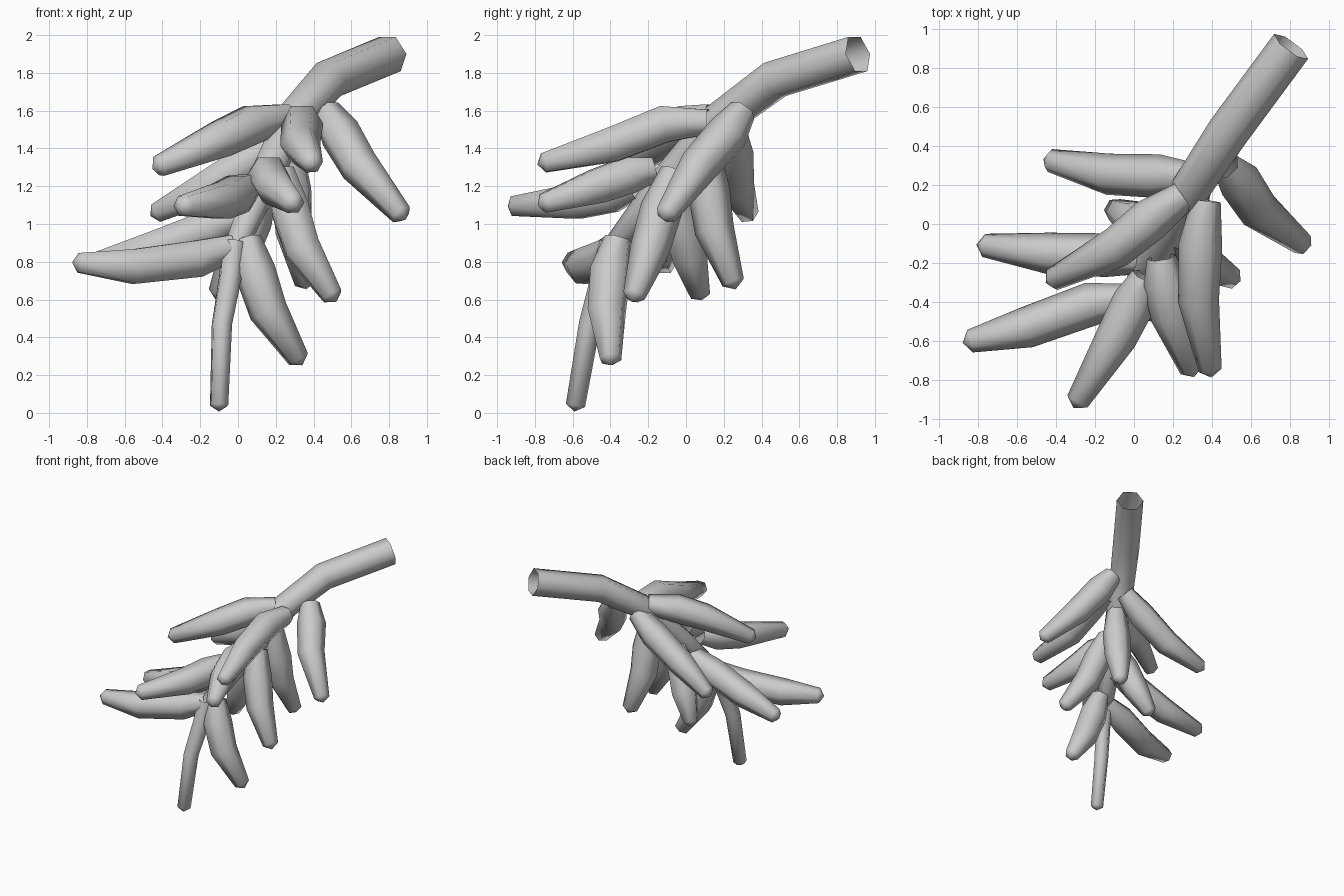
import bpy, bmesh, math
from mathutils import Vector


def tube(name, pts, radii, sides=6, apex=True):
    """Low-poly tapered tube along a path, optionally closed by a blunt point."""
    pts = [Vector(p) for p in pts]
    bm = bmesh.new()
    rings = []
    n = len(pts)
    side = None
    for i, p in enumerate(pts):
        t = (pts[min(i + 1, n - 1)] - pts[max(i - 1, 0)]).normalized()
        if side is None:
            side = t.cross(Vector((0, 0, 1))).normalized()
        side = (side - t * side.dot(t)).normalized()
        up = t.cross(side)
        ring = []
        for k in range(sides):
            a = 2 * math.pi * k / sides
            ring.append(bm.verts.new(p + radii[i] * (math.cos(a) * side + math.sin(a) * up)))
        rings.append(ring)
    for r0, r1 in zip(rings, rings[1:]):
        for k in range(sides):
            j = (k + 1) % sides
            bm.faces.new((r0[k], r0[j], r1[j], r1[k]))
    if apex:
        t = (pts[-1] - pts[-2]).normalized()
        tip = bm.verts.new(pts[-1] + t * radii[-1] * 0.65)
        for k in range(sides):
            bm.faces.new((rings[-1][k], rings[-1][(k + 1) % sides], tip))
    bmesh.ops.recalc_face_normals(bm, faces=bm.faces)
    mesh = bpy.data.meshes.new(name)
    bm.to_mesh(mesh)
    bm.free()
    for f in mesh.polygons:
        f.use_smooth = True
    obj = bpy.data.objects.new(name, mesh)
    bpy.context.collection.objects.link(obj)
    return obj


# Stem, open at its cut upper end
tube("stem",
     [(0.805, 0.91, 1.90), (0.48, 0.47, 1.765), (0.29, 0.18, 1.55),
      (0.12, -0.13, 1.19), (-0.03, -0.41, 0.84)],
     [0.108, 0.108, 0.10, 0.09, 0.06])

# Thin terminal needle hanging from the stem
tube("end_needle",
     [(-0.02, -0.39, 0.90), (-0.04, -0.44, 0.72), (-0.085, -0.51, 0.47), (-0.10, -0.585, 0.04)],
     [0.07, 0.065, 0.058, 0.052])

# Needles: base, two middle points, tip
needles = [
    [(0.47, 0.30, 1.60), (0.54, 0.22, 1.48), (0.64, 0.07, 1.31), (0.865, -0.105, 1.05)],
    [(0.26, 0.15, 1.57), (0.08, 0.02, 1.53), (-0.09, -0.12, 1.45), (-0.42, -0.285, 1.305)],
    [(0.30, 0.24, 1.52), (0.13, 0.245, 1.38), (-0.13, 0.255, 1.21), (-0.43, 0.325, 1.06)],
    [(0.37, 0.12, 1.54), (0.34, -0.11, 1.53), (0.33, -0.39, 1.42), (0.39, -0.75, 1.325)],
    [(0.14, -0.17, 1.29), (0.16, -0.30, 1.26), (0.19, -0.47, 1.20), (0.295, -0.75, 1.11)],
    [(0.06, -0.27, 1.20), (0.0, -0.40, 1.16), (-0.09, -0.58, 1.12), (-0.29, -0.91, 1.095)],
    [(-0.02, -0.38, 0.88), (-0.22, -0.41, 0.815), (-0.55, -0.53, 0.775), (-0.84, -0.60, 0.795)],
    [(0.06, -0.18, 1.06), (-0.14, -0.16, 0.98), (-0.44, -0.15, 0.87), (-0.77, -0.11, 0.79)],
    [(0.05, -0.36, 0.92), (0.09, -0.40, 0.75), (0.16, -0.42, 0.54), (0.32, -0.40, 0.285)],
    [(0.23, -0.06, 1.28), (0.275, -0.13, 1.08), (0.34, -0.19, 0.87), (0.50, -0.275, 0.62)],
    [(0.27, 0.10, 1.42), (0.285, 0.12, 1.18), (0.295, 0.15, 0.97), (0.355, 0.25, 0.69)],
    [(0.14, -0.07, 1.19), (0.07, -0.03, 1.02), (0.0, 0.02, 0.83), (-0.10, 0.075, 0.63)],
]
for i, path in enumerate(needles, 1):
    tube(f"needle_{i:02d}", path, [0.075, 0.112, 0.106, 0.06])
